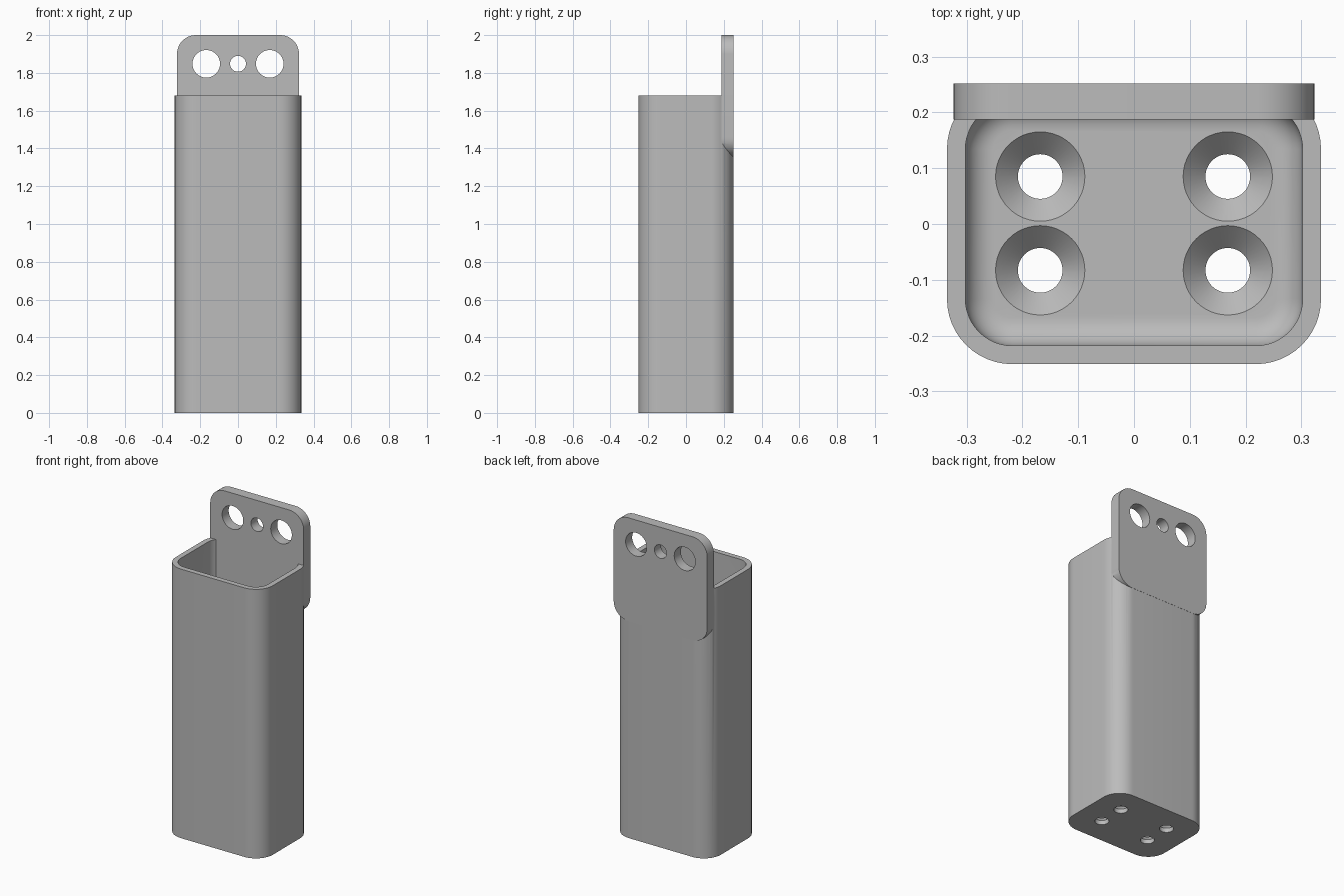
import bpy, bmesh
from math import sin, cos, pi, radians
from mathutils import Matrix

if "Cube" in bpy.data.objects:
    bpy.data.objects.remove(bpy.data.objects["Cube"])

WALL, FLOOR, FILLET = 0.033, 0.067, 0.05
HALF_X, HALF_Y, RIM_Z, CORNER = 0.335, 0.251, 1.68, 0.117

grey = bpy.data.materials.new("plain grey")
grey.use_nodes = True
grey.diffuse_color = (0.5, 0.5, 0.5, 1)
grey.node_tree.nodes["Principled BSDF"].inputs["Base Color"].default_value = (0.5, 0.5, 0.5, 1)


def rounded_rect(hx, hy, r, steps=12):
    """Outline of a rounded rectangle, counter-clockwise."""
    pts = []
    for q, (sx, sy) in enumerate([(1, 1), (-1, 1), (-1, -1), (1, -1)]):
        for i in range(steps + 1):
            a = (q + i / steps) * pi / 2
            pts.append((sx * (hx - r) + r * cos(a), sy * (hy - r) + r * sin(a)))
    return pts


def circle(r, n=48):
    return [(r * cos(2 * pi * i / n), r * sin(2 * pi * i / n)) for i in range(n)]


def loft(name, sections, matrix=Matrix()):
    """Closed solid through a list of (outline, height) sections."""
    bm = bmesh.new()
    rings = [[bm.verts.new((x, y, z)) for x, y in pts] for pts, z in sections]
    for a, b in zip(rings, rings[1:]):
        for i in range(len(a)):
            j = (i + 1) % len(a)
            bm.faces.new((a[i], a[j], b[j], b[i]))
    bm.faces.new(rings[0][::-1])
    bm.faces.new(rings[-1])
    bmesh.ops.transform(bm, matrix=matrix, verts=bm.verts)
    bmesh.ops.recalc_face_normals(bm, faces=bm.faces)
    mesh = bpy.data.meshes.new(name)
    bm.to_mesh(mesh)
    bm.free()
    mesh.materials.append(grey)
    obj = bpy.data.objects.new(name, mesh)
    bpy.context.collection.objects.link(obj)
    return obj


def combine(target, other, operation):
    """Apply a boolean and remove the helper."""
    bpy.context.view_layer.objects.active = target
    mod = target.modifiers.new(operation, "BOOLEAN")
    mod.operation, mod.solver, mod.object = operation, "EXACT", other
    bpy.ops.object.modifier_apply(modifier=mod.name)
    bpy.data.objects.remove(other)


# Open cup: outside, rim, inside wall and filleted floor
def inner(inset):
    d = WALL + inset
    return rounded_rect(HALF_X - d, HALF_Y - d, CORNER - d)


outer = rounded_rect(HALF_X, HALF_Y, CORNER)
sections = [(outer, 0), (outer, RIM_Z), (inner(0), RIM_Z)]
for i in range(9):
    a = i / 8 * pi / 2
    sections.append((inner(FILLET * (1 - cos(a))), FLOOR + FILLET * (1 - sin(a))))
holder = loft("holder_body", sections)

# Hanging plate, standing upright through the back wall
plate_outline = rounded_rect(0.323, 0.3225, 0.1)
upright = Matrix.Translation((0, 0.252, 1.6775)) @ Matrix.Rotation(radians(90), 4, "X")
plate = loft("hanging_plate", [(plate_outline, 0), (plate_outline, 0.065)], upright)
combine(holder, plate, "UNION")

# Screw and hanging holes in the plate
for x, r in ((-0.168, 0.073), (0, 0.042), (0.168, 0.073)):
    spot = Matrix.Translation((x, 0.22, 1.848)) @ Matrix.Rotation(radians(90), 4, "X")
    combine(holder, loft("plate_hole", [(circle(r), -0.1), (circle(r), 0.1)], spot), "DIFFERENCE")

# Countersunk drain holes in the floor
for x in (-0.168, 0.168):
    for y in (-0.083, 0.085):
        profile = [(0.04, -0.05), (0.04, FLOOR - 0.04), (0.08, FLOOR), (0.08, FLOOR + 0.03)]
        cutter = loft("drain_hole", [(circle(r), z) for r, z in profile],
                      Matrix.Translation((x, y, 0)))
        combine(holder, cutter, "DIFFERENCE")

# Smooth curves, crisp edges
bpy.ops.object.select_all(action="DESELECT")
holder.select_set(True)
bpy.context.view_layer.objects.active = holder
bpy.ops.object.shade_smooth_by_angle(angle=radians(30))
